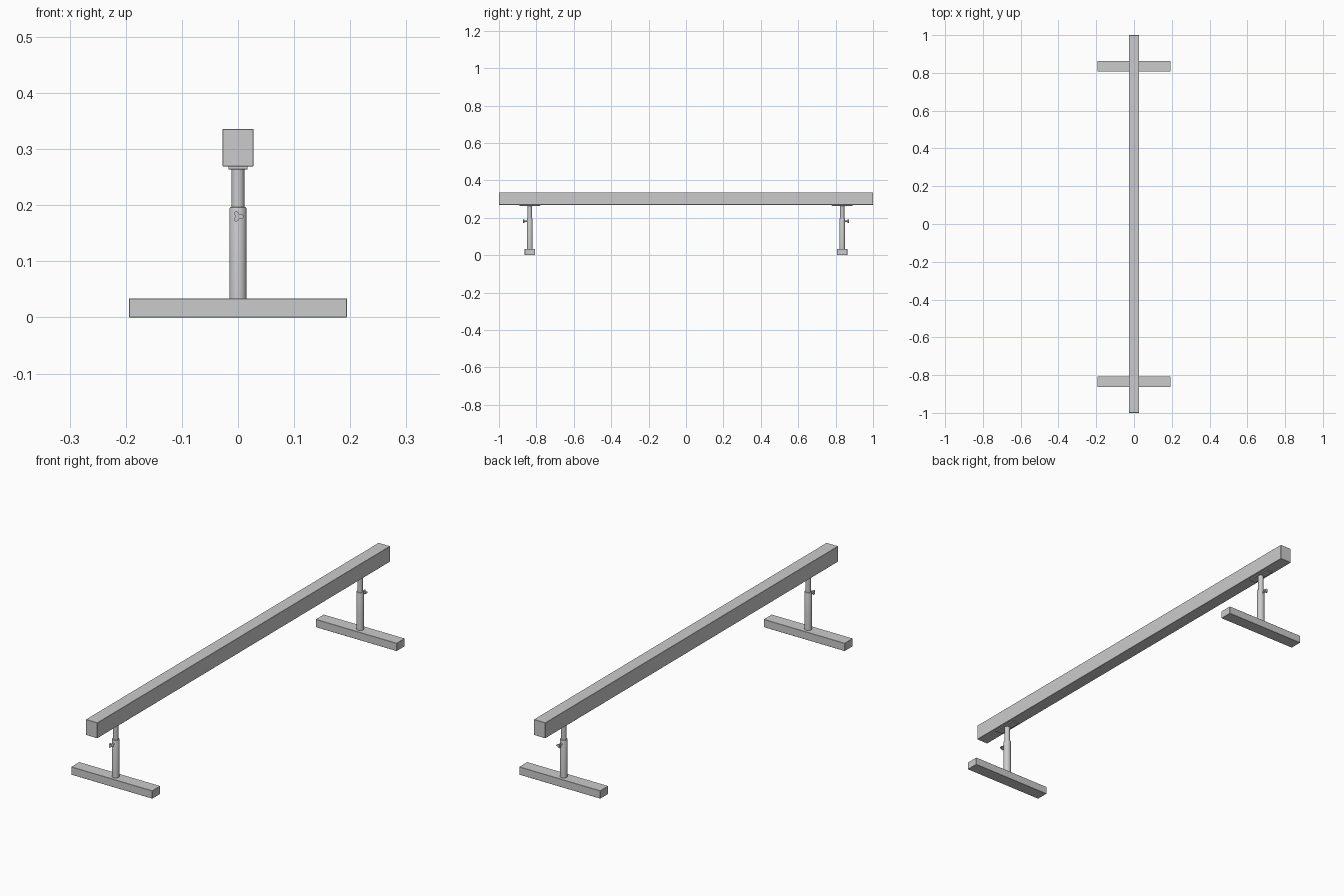
import bpy, bmesh, math

if "Cube" in bpy.data.objects:
    bpy.data.objects.remove(bpy.data.objects["Cube"])

LEG_Y = 0.835


def finish(name, bm):
    bmesh.ops.recalc_face_normals(bm, faces=bm.faces)
    me = bpy.data.meshes.new(name)
    bm.to_mesh(me)
    bm.free()
    ob = bpy.data.objects.new(name, me)
    bpy.context.collection.objects.link(ob)
    bpy.context.view_layer.objects.active = ob
    ob.select_set(True)
    bpy.ops.object.shade_smooth_by_angle(angle=math.radians(35))
    ob.select_set(False)
    return ob


def box(name, center, size, bevel):
    bm = bmesh.new()
    bmesh.ops.create_cube(bm, size=1)
    for v in bm.verts:
        v.co = [c + a * s for c, a, s in zip(center, v.co, size)]
    bmesh.ops.bevel(bm, geom=bm.edges[:], offset=bevel, segments=1, affect='EDGES')
    return finish(name, bm)


def lathe(name, profile, y, sides=32):
    """Vertical turned part from (radius, z) points."""
    bm = bmesh.new()
    rings = [[bm.verts.new((r * math.cos(2 * math.pi * i / sides),
                            y + r * math.sin(2 * math.pi * i / sides), z))
              for i in range(sides)] for r, z in profile]
    for a, b in zip(rings, rings[1:]):
        for i in range(sides):
            j = (i + 1) % sides
            bm.faces.new((a[i], a[j], b[j], b[i]))
    bm.faces.new(rings[0])
    bm.faces.new(rings[-1])
    return finish(name, bm)


def prism_y(name, outline, y0, y1):
    """Extrude an (x, z) outline along y."""
    bm = bmesh.new()
    a = [bm.verts.new((x, y0, z)) for x, z in outline]
    b = [bm.verts.new((x, y1, z)) for x, z in outline]
    bm.faces.new(a)
    bm.faces.new(b)
    for i in range(len(a)):
        j = (i + 1) % len(a)
        bm.faces.new((a[i], a[j], b[j], b[i]))
    return finish(name, bm)


def polar(radius_at, count, z=0.180):
    angles = [2 * math.pi * i / count for i in range(count)]
    return [(radius_at(t) * math.cos(t), z + radius_at(t) * math.sin(t)) for t in angles]


# Long beam
box("beam", (0, 0, 0.3025), (0.055, 2.0, 0.067), 0.0008)

for side, s in (("front", -1), ("back", 1)):
    y = s * LEG_Y
    # Foot bar and mounting plate
    box(side + "_foot", (0, y, 0.017), (0.388, 0.055, 0.034), 0.0008)
    box(side + "_mounting_plate", (0, y, 0.267), (0.034, 0.112, 0.006), 0.0005)
    # Telescoping post: outer sleeve with chamfered rim, inner tube
    lathe(side + "_outer_sleeve",
          [(0.0155, 0.032), (0.0155, 0.193), (0.0145, 0.196), (0.0115, 0.197)], y)
    lathe(side + "_inner_tube", [(0.0116, 0.18), (0.0116, 0.266)], y)
    # Clamp screw with three-lobed knob
    prism_y(side + "_clamp_screw", polar(lambda t: 0.004, 16), y + s * 0.012, y + s * 0.031)
    prism_y(side + "_clamp_knob", polar(lambda t: 0.0075 + 0.0028 * math.cos(3 * t), 36),
            y + s * 0.029, y + s * 0.037)
